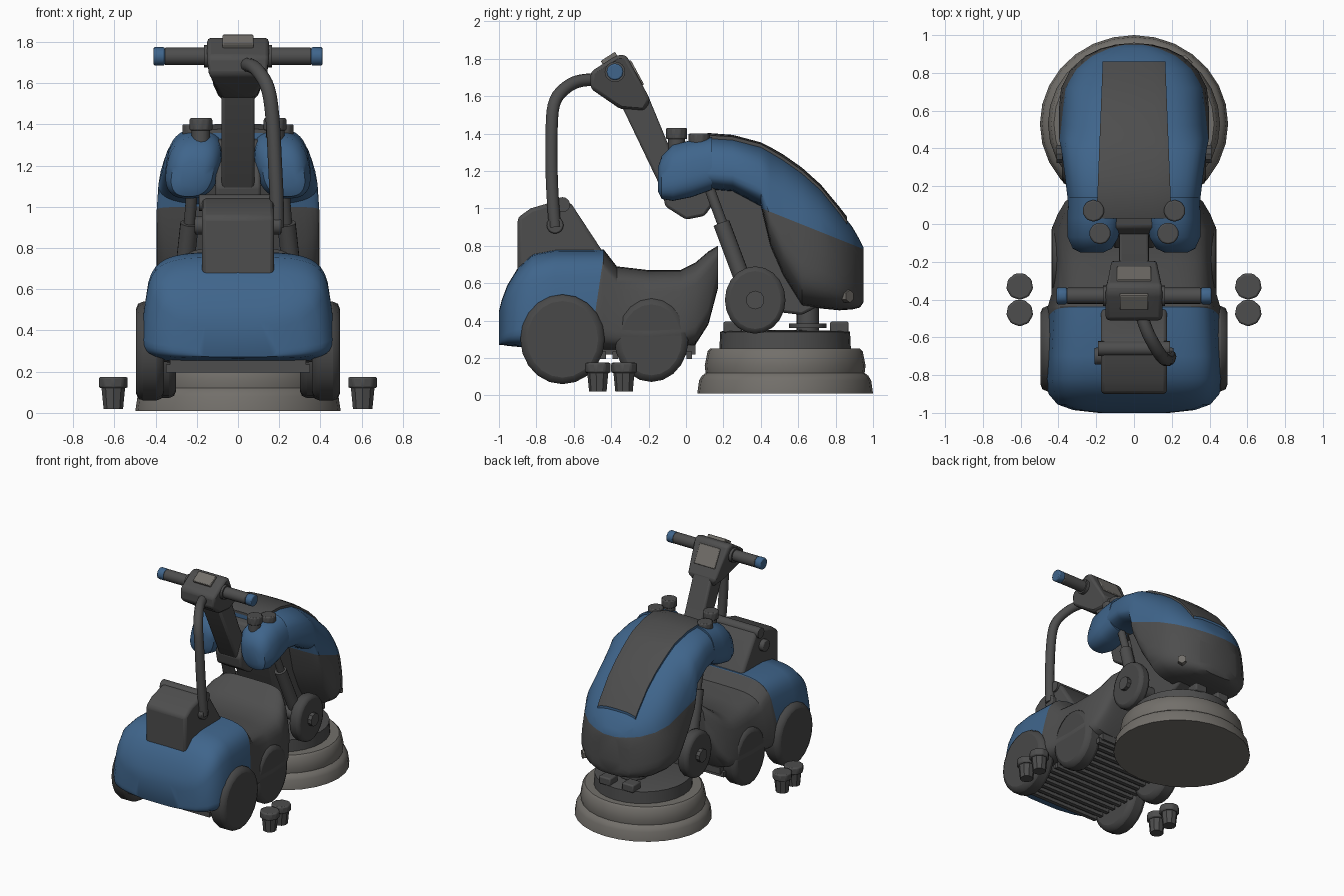
import bpy, bmesh, math
from mathutils import Vector

if "Cube" in bpy.data.objects:
    bpy.data.objects.remove(bpy.data.objects["Cube"])


def mat(name, rgb):
    m = bpy.data.materials.new(name)
    m.diffuse_color = (*rgb, 1)
    m.use_nodes = True
    m.node_tree.nodes["Principled BSDF"].inputs["Base Color"].default_value = m.diffuse_color
    return m


DARK = mat("charcoal plastic", (0.075, 0.075, 0.075))
BLUE = mat("blue plastic", (0.05, 0.13, 0.26))
GREY = mat("warm grey", (0.17, 0.16, 0.145))
TYRE = mat("tyre rubber", (0.065, 0.065, 0.065))


def finish(name, bm, mats, angle=35, bevel=0):
    bmesh.ops.recalc_face_normals(bm, faces=bm.faces)
    me = bpy.data.meshes.new(name)
    bm.to_mesh(me)
    bm.free()
    for m in mats:
        me.materials.append(m)
    ob = bpy.data.objects.new(name, me)
    bpy.context.collection.objects.link(ob)
    if bevel:
        b = ob.modifiers.new("bevel", 'BEVEL')
        b.width, b.segments, b.limit_method = bevel, 2, 'ANGLE'
    bpy.ops.object.select_all(action='DESELECT')
    ob.select_set(True)
    bpy.context.view_layer.objects.active = ob
    bpy.ops.object.shade_smooth_by_angle(angle=math.radians(angle))
    return ob


def loft(stations, xc=0, e=3.0, eb=None, taper=0.1, n=36):
    """Rounded cross-sections along y, each (y, bottom, top, half width)."""
    bm = bmesh.new()
    rings = []
    for y, zb, zt, hw in stations:
        ring = []
        for i in range(n):
            a = 2 * math.pi * i / n
            c, s = math.cos(a), math.sin(a)
            p = 2 / (eb if eb and s < 0 else e)
            px = math.copysign(abs(c) ** p, c)
            pz = math.copysign(abs(s) ** p, s)
            ring.append(bm.verts.new((xc + hw * px * (1 - taper * pz), y,
                                      (zb + zt) / 2 + (zt - zb) / 2 * pz)))
        rings.append(ring)
    for a, b in zip(rings, rings[1:]):
        for i in range(n):
            bm.faces.new((a[i], a[(i + 1) % n], b[(i + 1) % n], b[i]))
    bm.faces.new(rings[0])
    bm.faces.new(rings[-1])
    bmesh.ops.recalc_face_normals(bm, faces=bm.faces)
    return bm


def cut(bm, co, no):
    bmesh.ops.bisect_plane(bm, geom=bm.verts[:] + bm.edges[:] + bm.faces[:],
                           plane_co=co, plane_no=no, dist=1e-5)
    bm.normal_update()


def side_profile(name, pts, hw, m, bevel=0.015, shape=None):
    """Extrude a (y, z) outline across x."""
    bm = bmesh.new()
    f = bm.faces.new([bm.verts.new((-hw, y, z)) for y, z in pts])
    r = bmesh.ops.extrude_face_region(bm, geom=[f], use_keep_orig=True)
    for v in r["geom"]:
        if isinstance(v, bmesh.types.BMVert):
            v.co.x = hw
    if shape:
        for v in bm.verts:
            v.co.x *= shape(v.co.z)
    return finish(name, bm, [m], bevel=bevel)


def rod(name, a, b, r, m, r2=None, n=16, bevel=0, squash=1):
    a, b = Vector(a), Vector(b)
    bm = bmesh.new()
    bmesh.ops.create_cone(bm, cap_ends=True, segments=n, radius1=r,
                          radius2=r if r2 is None else r2, depth=(b - a).length)
    rot, mid = (b - a).to_track_quat('Z', 'Y'), (a + b) / 2
    for v in bm.verts:
        v.co = rot @ v.co
        v.co.y *= squash
        v.co += mid
    return finish(name, bm, [m], bevel=bevel)


def lathe(name, pts, centre, m, sx=1, n=28):
    bm = bmesh.new()
    vs = [bm.verts.new((r, 0, z)) for r, z in pts]
    es = [bm.edges.new(p) for p in zip(vs, vs[1:])]
    bmesh.ops.spin(bm, geom=vs + es, cent=(0, 0, 0), axis=(0, 0, 1),
                   angle=2 * math.pi, steps=n)
    bmesh.ops.remove_doubles(bm, verts=bm.verts, dist=1e-4)
    for v in bm.verts:
        v.co.x *= sx
        v.co += Vector(centre)
    return finish(name, bm, [m])


def box(name, loc, size, m, tilt=0, bevel=0):
    bm = bmesh.new()
    bmesh.ops.create_cube(bm, size=1)
    for v in bm.verts:
        v.co = Vector((v.co.x * size[0], v.co.y * size[1], v.co.z * size[2]))
    ob = finish(name, bm, [m], bevel=bevel)
    ob.location, ob.rotation_euler = loc, (tilt, 0, 0)
    return ob


# Rear cart body: blue cowl, charcoal saddle rising to a shield
bm = loft([(-1.0, .27, .45, .18), (-.985, .27, .51, .31), (-.955, .265, .59, .39), (-.9, .26, .68, .435),
           (-.82, .25, .755, .455), (-.7, .24, .778, .455), (-.44, .24, .78, .44), (-.37, .24, .69, .42),
           (-.2, .24, .67, .42), (-.03, .25, .67, .42), (.05, .27, .71, .39),
           (.12, .38, .77, .35), (.17, .57, .80, .28)], e=4.5, eb=6, taper=.08)
cut(bm, (0, -.45, .68), (0, 1, -.15))
for f in bm.faces:
    c = f.calc_center_median()
    f.material_index = 0 if c.y + .45 < .15 * (c.z - .68) and c.z > .255 else 1
finish("cart_body", bm, [BLUE, DARK])

# Underside slats
box("under_tray", (0, -.4, .245), (.66, .9, .05), DARK)
for i in range(14):
    box("under_slat", (0, -.84 + i * .066, .215), (.7, .03, .04), DARK)

# Upright box on the cart
side_profile("backrest", [(-.9, .62), (-.9, .95), (-.83, 1.0), (-.66, 1.05), (-.61, 1.02),
                          (-.4, .7), (-.4, .62)], .175, DARK, bevel=.02)
rod("backrest_top_roll", (-.19, -.66, 1.02), (.19, -.66, 1.02), .04, DARK)

# Front hood and nose in one hull, with a raised charcoal panel
bm = loft([(.03, 1.10, 1.36, .325), (.12, 1.10, 1.385, .34), (.25, 1.09, 1.375, .355),
           (.40, 1.01, 1.335, .375), (.45, .80, 1.31, .385), (.52, .64, 1.27, .385),
           (.62, .48, 1.20, .385), (.72, .465, 1.11, .375), (.82, .455, .99, .325),
           (.89, .46, .90, .25), (.93, .47, .83, .17), (.95, .5, .79, .09)], e=3.1, eb=3.6, taper=.1)
cut(bm, (0, .43, .99), (0, .4, 1))
cut(bm, (0, .86, 0), (0, 1, 0))
for s in (-1, 1):
    cut(bm, (s * .2, 0, 0), (s, .04, 0))
panel = []
for f in bm.faces:
    c = f.calc_center_median()
    blue = c.z - .99 + .4 * (c.y - .43) > 0
    top = blue and abs(c.x) < .2 - .04 * c.y and .03 < c.y < .86 and f.normal.z > .2
    f.material_index = 0 if blue and not top else 1
    if top:
        panel.append(f)
r = bmesh.ops.extrude_face_region(bm, geom=panel)
bmesh.ops.translate(bm, vec=(0, 0, .018),
                    verts=[g for g in r["geom"] if isinstance(g, bmesh.types.BMVert)])
finish("hood", bm, [BLUE, DARK])
rod("nose_sensor", (.25, .835, .53), (.289, .876, .53), .034, GREY, n=6)

# Inner chassis under the hood and neck base
side_profile("inner_chassis", [(.1, 1.15), (.13, 1.07), (.25, .65), (.38, .46), (.62, .43), (.75, .5),
                               (.6, .95), (.3, 1.2)], .16, DARK)
side_profile("neck_base", [(-.13, 1.1), (-.11, 1.01), (0, .94), (.1, .96), (.2, 1.1), (.14, 1.35),
                           (-.02, 1.32)], .11, DARK)
side_profile("neck", [(-.35, 1.56), (-.21, 1.62), (-.09, 1.33), (.02, 1.12), (-.03, .98), (-.12, 1.08)],
             .08, DARK)

# Control console, screen and button plate
side_profile("console", [(-.51, 1.73), (-.51, 1.64), (-.35, 1.53), (-.22, 1.52), (-.19, 1.58),
                         (-.32, 1.82), (-.37, 1.82)], .15, DARK, bevel=.02,
             shape=lambda z: 1 if z > 1.61 else .85 if z > 1.56 else .55)
box("screen", (0, -.265, 1.725), (.18, .15, .012), GREY, math.atan2(-.24, .13), .005)
box("button_plate", (0, -.41, 1.80), (.15, .09, .03), GREY, math.atan2(.09, .14), .005)

# Handlebar with blue ends
for s in (-1, 1):
    rod("handlebar", (s * .13, -.38, 1.73), (s * .355, -.38, 1.73), .043, DARK, bevel=.006)
    rod("grip_collar", (s * .14, -.38, 1.73), (s * .165, -.38, 1.73), .055, DARK)
    rod("grip_end", (s * .355, -.38, 1.73), (s * .41, -.38, 1.73), .045, BLUE, n=12, bevel=.008)

# Hose from the upright box to the console
cu = bpy.data.curves.new("hose", 'CURVE')
cu.dimensions, cu.bevel_depth, cu.bevel_resolution = '3D', .034, 3
cu.use_fill_caps = True
sp = cu.splines.new('NURBS')
path = [(.19, -.7, .9), (.19, -.71, 1.0), (.18, -.72, 1.2), (.17, -.72, 1.42), (.15, -.71, 1.58),
        (.1, -.63, 1.66), (.06, -.55, 1.69), (.03, -.45, 1.69)]
sp.points.add(len(path) - 1)
for p, co in zip(sp.points, path):
    p.co = (*co, 1)
sp.order_u, sp.use_endpoint_u, sp.resolution_u = 3, True, 4
cu.materials.append(DARK)
hose = bpy.data.objects.new("hose", cu)
bpy.context.collection.objects.link(hose)
bpy.ops.object.select_all(action='DESELECT')
hose.select_set(True)
bpy.context.view_layer.objects.active = hose
bpy.ops.object.convert(target='MESH')

# Scrubbing deck: flat skirt, ring, upper housing and post
lathe("deck_skirt", [(0, .01), (.47, .01), (.46, .08), (.445, .105), (.425, .12),
                     (.43, .16), (.415, .235), (.4, .25), (0, .25)], (0, .53, 0), GREY, 1.06)
lathe("deck_housing", [(0, .24), (.352, .24), (.347, .34), (.33, .345), (0, .35)], (0, .53, 0), DARK)
rod("deck_post", (0, .65, .33), (0, .65, .52), .06, DARK)
rod("deck_flange", (0, .65, .36), (0, .65, .385), .1, DARK)

for s in (-1, 1):
    # Blue arms of the hood either side of the neck
    arm = loft([(-.15, 1.09, 1.22, .06), (-.13, 1.05, 1.28, .1), (-.07, 1.04, 1.34, .13),
                (.03, 1.06, 1.365, .135), (.14, 1.1, 1.38, .135)], xc=s * .215, e=2.6, taper=0)
    for v in arm.verts:
        v.co.x -= s * .16 * (v.co.z - 1.2)
    finish("hood_arm", arm, [BLUE])
    # Road wheels
    rod("rear_wheel", (s * .36, -.66, .3), (s * .495, -.66, .3), .24, TYRE, n=20, bevel=.035, squash=.94)
    rod("middle_wheel", (s * .3, -.185, .297), (s * .435, -.185, .297), .225, TYRE, n=20, bevel=.035,
        squash=.88)
    # Small side wheel with hub and struts
    rod("side_wheel", (s * .29, .37, .51), (s * .38, .37, .51), .18, TYRE, n=20, bevel=.025, squash=.9)
    rod("side_wheel_hub", (s * .37, .37, .51), (s * .41, .37, .51), .05, DARK, n=10)
    rod("side_axle", (s * .1, .37, .51), (s * .3, .37, .51), .05, DARK)
    rod("strut_upper", (s * .22, .12, 1.12), (s * .24, .22, .85), .028, DARK)
    rod("strut_lower", (s * .235, .19, .92), (s * .27, .31, .6), .045, DARK)
    # Pivot knobs and deck lugs
    rod("backrest_pivot", (s * .16, -.7, .91), (s * .21, -.7, .91), .045, DARK, bevel=.008)
    for y in (.25, .82):
        box("deck_lug", (s * .1, y, .365), (.1, .1, .06), DARK, bevel=.01)
    # Filler caps
    for x, y, z in ((.18, -.05, 1.37), (.215, .07, 1.34)):
        rod("cap_base", (s * x, y, z - .06), (s * x, y, z + .02), .045, DARK, n=12)
        rod("cap_top", (s * x, y, z), (s * x, y, z + .06), .058, DARK, n=10, bevel=.008)
    # Loose feet
    for y in (-.33, -.47):
        rod("foot_stem", (s * .605, y, .02), (s * .605, y, .14), .048, DARK, r2=.06, n=9)
        rod("foot_rim", (s * .605, y, .12), (s * .605, y, .175), .072, DARK, n=9, bevel=.01)
